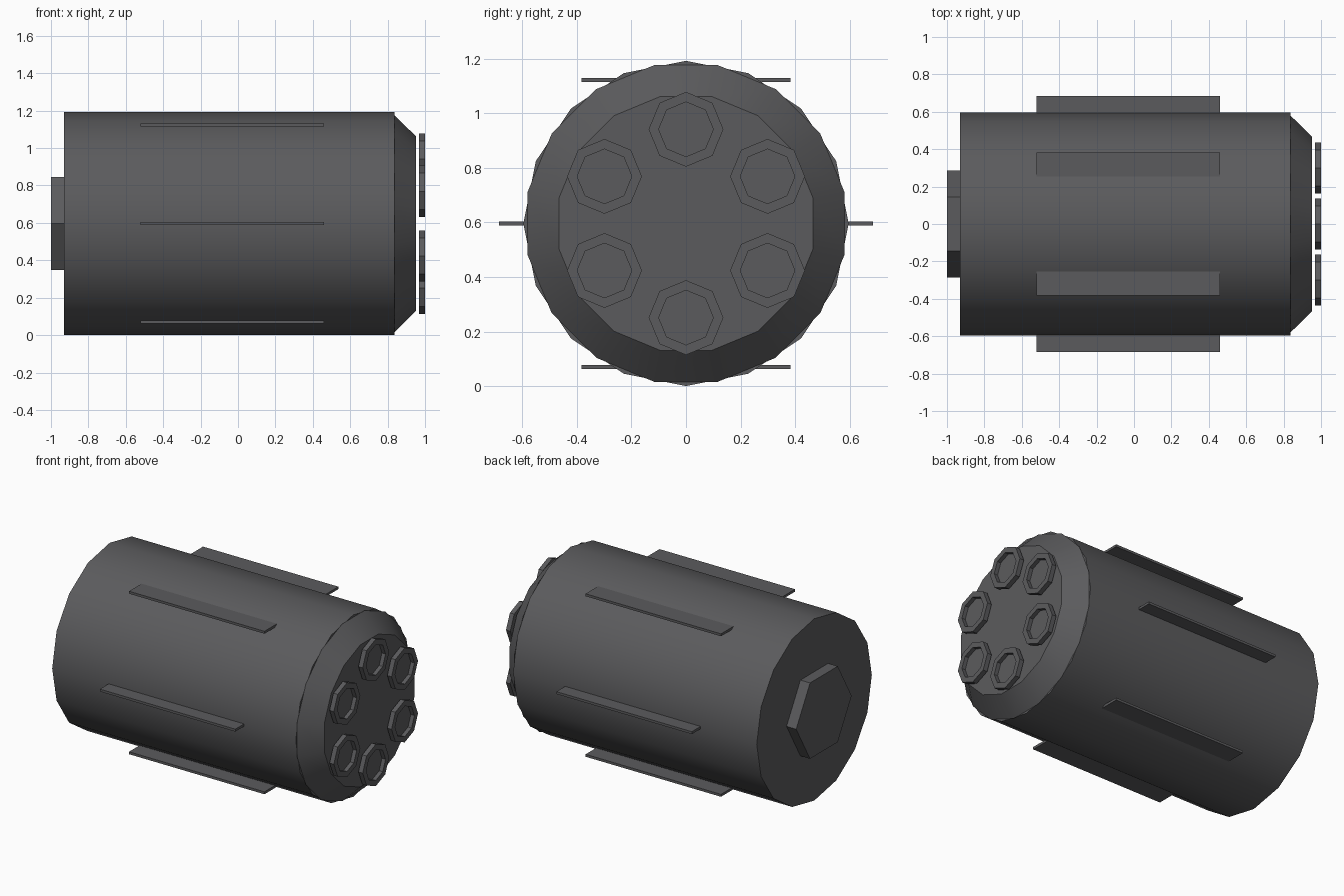
import bpy
import bmesh
from math import sin, cos, pi, radians

if "Cube" in bpy.data.objects:
    bpy.data.objects.remove(bpy.data.objects["Cube"], do_unlink=True)

AXIS_Z = 0.596  # height of the long axis

steel = bpy.data.materials.new("dark_grey_metal")
steel.use_nodes = True
GREY = (0.105, 0.105, 0.11, 1)
steel.diffuse_color = GREY
steel.node_tree.nodes["Principled BSDF"].inputs["Base Color"].default_value = GREY


def finish(bm, name):
    """Turn a bmesh into a shaded object."""
    bmesh.ops.recalc_face_normals(bm, faces=bm.faces)
    mesh = bpy.data.meshes.new(name)
    bm.to_mesh(mesh)
    bm.free()
    mesh.shade_smooth()
    mesh.set_sharp_from_angle(angle=radians(30))
    mesh.materials.append(steel)
    obj = bpy.data.objects.new(name, mesh)
    bpy.context.collection.objects.link(obj)
    return obj


def lathe(name, profile, sides, turn=0.0, y=0.0, z=AXIS_Z):
    """Loft (x, radius) rings along x and cap both ends; turn is in side steps."""
    bm = bmesh.new()
    rings = []
    for x, r in profile:
        angles = [(i + turn) * 2 * pi / sides for i in range(sides)]
        rings.append([bm.verts.new((x, y + r * cos(a), z + r * sin(a))) for a in angles])
    for a, b in zip(rings, rings[1:]):
        for i in range(sides):
            j = (i + 1) % sides
            bm.faces.new((a[i], a[j], b[j], b[i]))
    bm.faces.new(rings[0])
    bm.faces.new(rings[-1])
    return finish(bm, name)


def plate(name, x0, x1, y0, y1, z, thickness=0.016):
    bm = bmesh.new()
    bmesh.ops.create_cube(bm, size=1)
    for v in bm.verts:
        v.co = (x1 if v.co.x > 0 else x0,
                y1 if v.co.y > 0 else y0,
                z + v.co.z * thickness)
    return finish(bm, name)


# Main drum, tapered nose and hexagonal rear boss
lathe("body", [(-0.93, 0.596), (0.836, 0.596)], 16)
lathe("nose_taper", [(0.836, 0.592), (0.952, 0.475)], 16, turn=0.5)
lathe("rear_boss", [(-1.0, 0.287), (-0.93, 0.287)], 6)

# Six recessed octagonal nozzles standing just off the nose
for k in range(6):
    a = pi / 2 + k * pi / 3
    lathe(f"nozzle_{k + 1}",
          [(0.969, 0.137), (1.0, 0.137), (1.0, 0.1), (0.974, 0.1)], 8,
          y=0.345 * cos(a), z=AXIS_Z + 0.345 * sin(a))

# Horizontal fins: each plate passes through the drum and shows on both sides
for name, half_width, offset in (("upper_fins", 0.383, 0.526),
                                 ("middle_fins", 0.685, 0.0),
                                 ("lower_fins", 0.383, -0.526)):
    plate(name, -0.522, 0.46, -half_width, half_width, AXIS_Z + offset)
